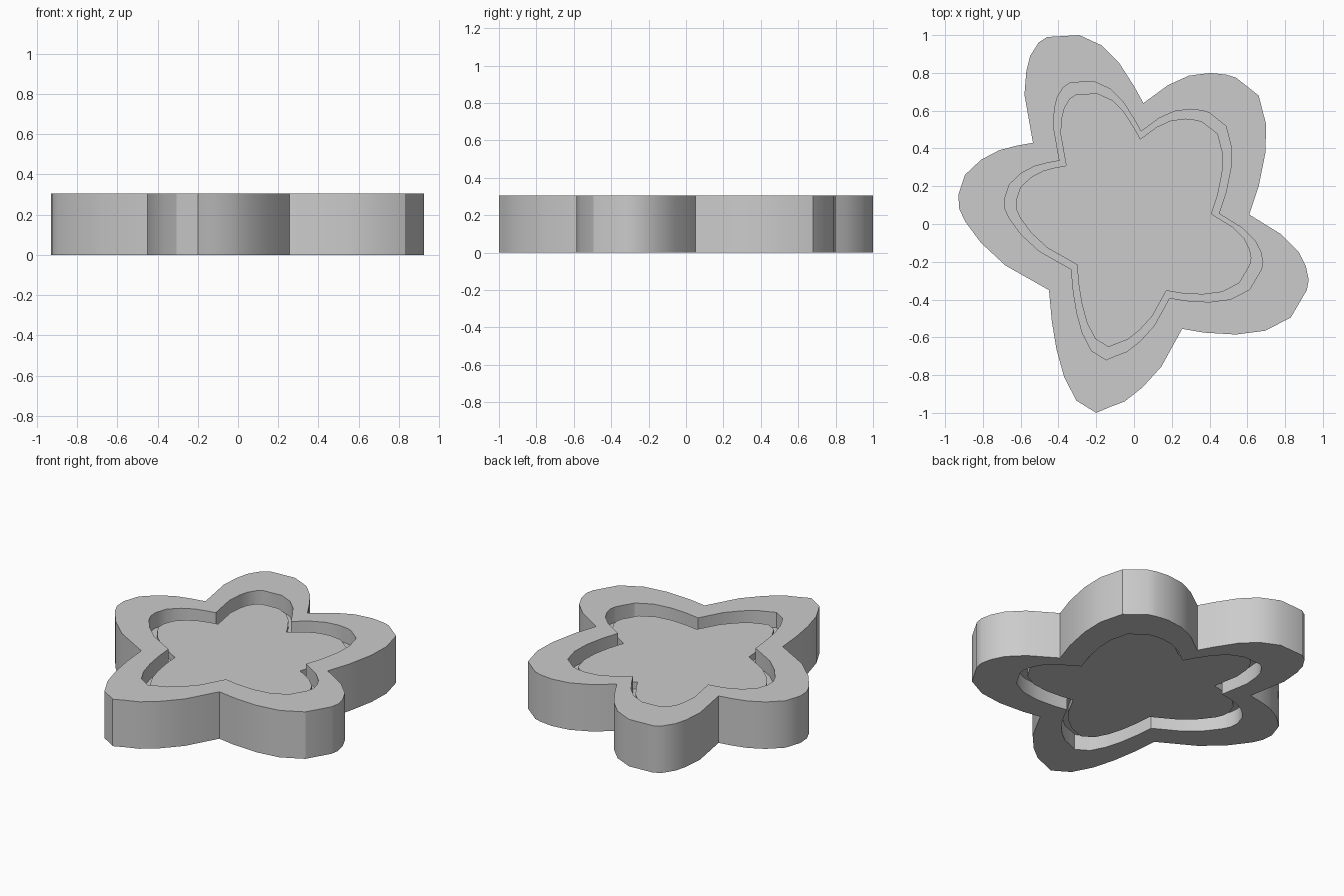
import bpy
import bmesh

if "Cube" in bpy.data.objects:
    bpy.data.objects.remove(bpy.data.objects["Cube"])

# Outline of the five-lobed star, counter-clockwise from the upper notch
OUTLINE = [
    (.05, .64), (0, .73), (-.08, .855), (-.17, .945), (-.29, 1), (-.46, .99),
    (-.505, .96), (-.55, .89), (-.57, .81), (-.58, .685),
    (-.535, .43), (-.62, .415), (-.715, .39), (-.81, .34), (-.895, .26),
    (-.93, .155), (-.925, .08), (-.895, .015), (-.81, -.1), (-.68, -.22),
    (-.45, -.35), (-.435, -.515), (-.41, -.665), (-.37, -.81), (-.305, -.935),
    (-.2, -1), (-.13, -.97), (-.05, -.94), (.045, -.865), (.145, -.755),
    (.255, -.555), (.37, -.575), (.54, -.585), (.695, -.565), (.83, -.495),
    (.915, -.35), (.925, -.295), (.91, -.225), (.87, -.145), (.78, -.055),
    (.61, .05), (.66, .2), (.695, .375), (.7, .525), (.66, .68),
    (.54, .775), (.49, .79), (.405, .8), (.29, .785), (.18, .735),
]

HEIGHT = 0.305
OUTER = (1.0, 0.0)       # scale and y shift of each nested outline
HOLE = (0.737, 0.018)
PANEL = (0.672, 0.02)

# Cross-section from the underside panel, round the rim, to the top panel
SECTION = [
    (PANEL, 0.055), (PANEL, 0.10), (HOLE, 0.10), (HOLE, 0.0),
    (OUTER, 0.0), (OUTER, HEIGHT),
    (HOLE, HEIGHT), (HOLE, 0.205), (PANEL, 0.205), (PANEL, 0.25),
]

grey = bpy.data.materials.new("plain grey")
grey.diffuse_color = (0.6, 0.6, 0.6, 1)
grey.use_nodes = True
grey.node_tree.nodes["Principled BSDF"].inputs["Base Color"].default_value = grey.diffuse_color


def loft(name, section, material):
    """Join scaled copies of the outline and cap both ends."""
    bm = bmesh.new()
    loops = [[bm.verts.new((x * s, y * s + dy, z)) for x, y in OUTLINE]
             for (s, dy), z in section]
    n = len(OUTLINE)
    for a, b in zip(loops, loops[1:]):
        for i in range(n):
            j = (i + 1) % n
            bm.faces.new((a[i], a[j], b[j], b[i]))
    bm.faces.new(loops[0][::-1])
    bm.faces.new(loops[-1])
    bmesh.ops.recalc_face_normals(bm, faces=bm.faces[:])
    mesh = bpy.data.meshes.new(name)
    bm.to_mesh(mesh)
    bm.free()
    mesh.materials.append(material)
    obj = bpy.data.objects.new(name, mesh)
    bpy.context.collection.objects.link(obj)
    return obj


# Star body: thick rim, grooves and recessed centre panel
star = loft("star_body", SECTION, grey)
bpy.context.view_layer.objects.active = star
star.select_set(True)
bpy.ops.object.shade_smooth_by_angle(angle=0.52)
